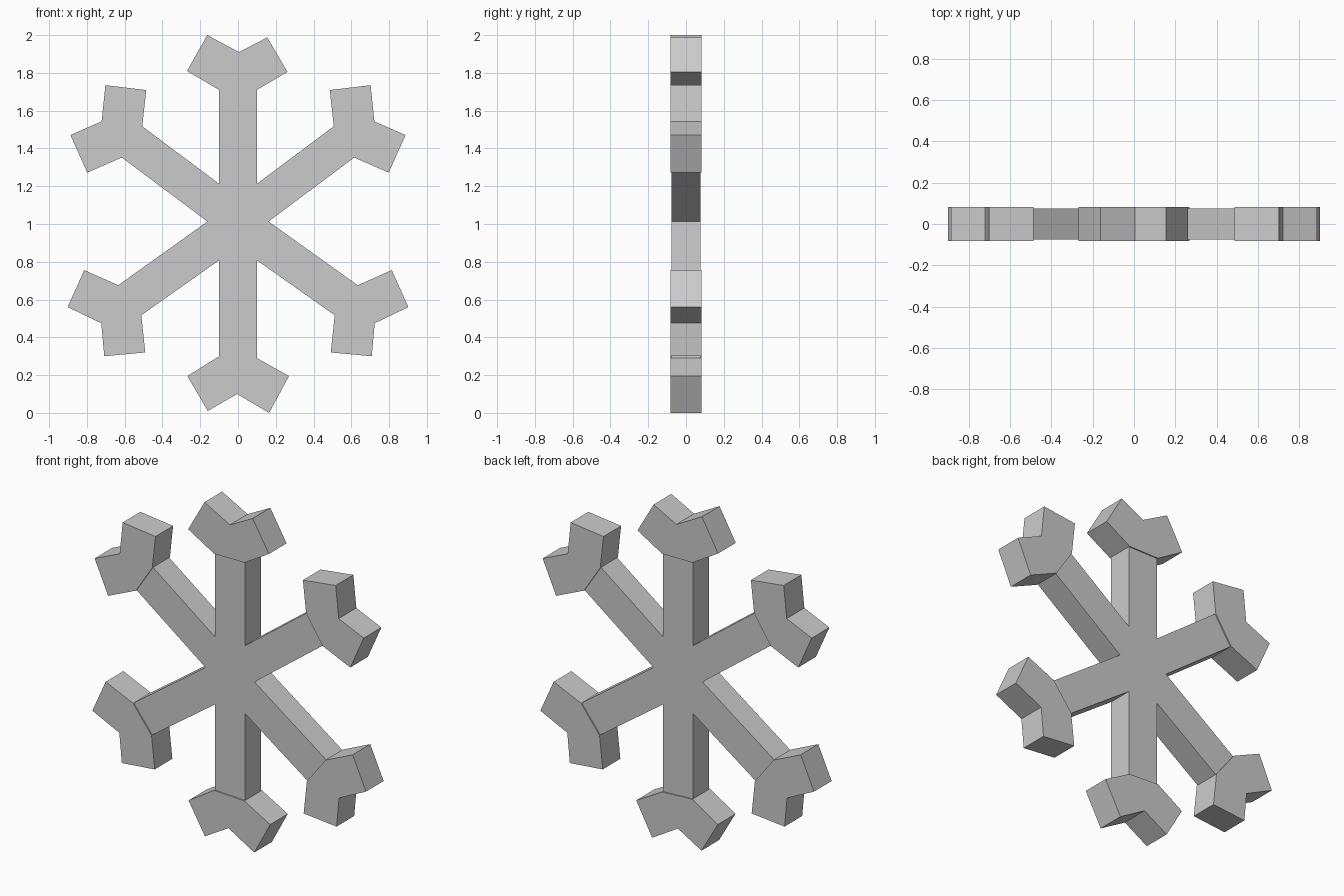
import bpy, bmesh

if "Cube" in bpy.data.objects:
    bpy.data.objects.remove(bpy.data.objects["Cube"])

ARM_DEPTH = 0.076   # half thickness of the arms
TIP_DEPTH = 0.083   # half thickness of the forked tips


def slab(name, outline, half):
    """Extrude a front-view (x, z) outline symmetrically in y."""
    bm = bmesh.new()
    face = bm.faces.new([bm.verts.new((x, -half, z)) for x, z in outline])
    ext = bmesh.ops.extrude_face_region(bm, geom=[face], use_keep_orig=True)
    moved = [g for g in ext["geom"] if isinstance(g, bmesh.types.BMVert)]
    bmesh.ops.translate(bm, verts=moved, vec=(0, 2 * half, 0))
    bmesh.ops.recalc_face_normals(bm, faces=bm.faces)
    mesh = bpy.data.meshes.new(name)
    bm.to_mesh(mesh)
    bm.free()
    obj = bpy.data.objects.new(name, mesh)
    bpy.context.collection.objects.link(obj)
    return obj


def mirrored(points):
    return [(-x, z) for x, z in reversed(points)]


# Forked tips, clockwise; first and last points are the neck corners
top = [(-0.10, 1.71), (-0.27, 1.81), (-0.163, 2.0), (0.005, 1.91),
       (0.155, 1.988), (0.262, 1.805), (0.10, 1.71)]
upper = [(0.507, 1.517), (0.486, 1.709), (0.702, 1.735), (0.722, 1.543),
         (0.887, 1.471), (0.798, 1.272), (0.615, 1.352)]
lower = [(0.634, 0.676), (0.814, 0.756), (0.902, 0.560), (0.724, 0.475),
         (0.708, 0.300), (0.491, 0.320), (0.512, 0.517)]
bottom = [(0.10, 0.29), (0.27, 0.195), (0.165, 0.0), (-0.005, 0.10),
          (-0.16, 0.01), (-0.268, 0.195), (-0.10, 0.30)]

tips = {"top_tip": top, "upper_right_tip": upper, "lower_right_tip": lower,
        "bottom_tip": bottom, "lower_left_tip": mirrored(lower),
        "upper_left_tip": mirrored(upper)}
for name, outline in tips.items():
    slab(name, outline, TIP_DEPTH)

# Six crossing arms: neck corners joined through the inner corners
inner = [(0.10, 1.213), (0.162, 1.013), (0.10, 0.808)]
inner += mirrored(inner)
star = []
for tip, corner in zip(tips.values(), inner):
    star += [tip[0], tip[-1], corner]
slab("arms", star, ARM_DEPTH)
